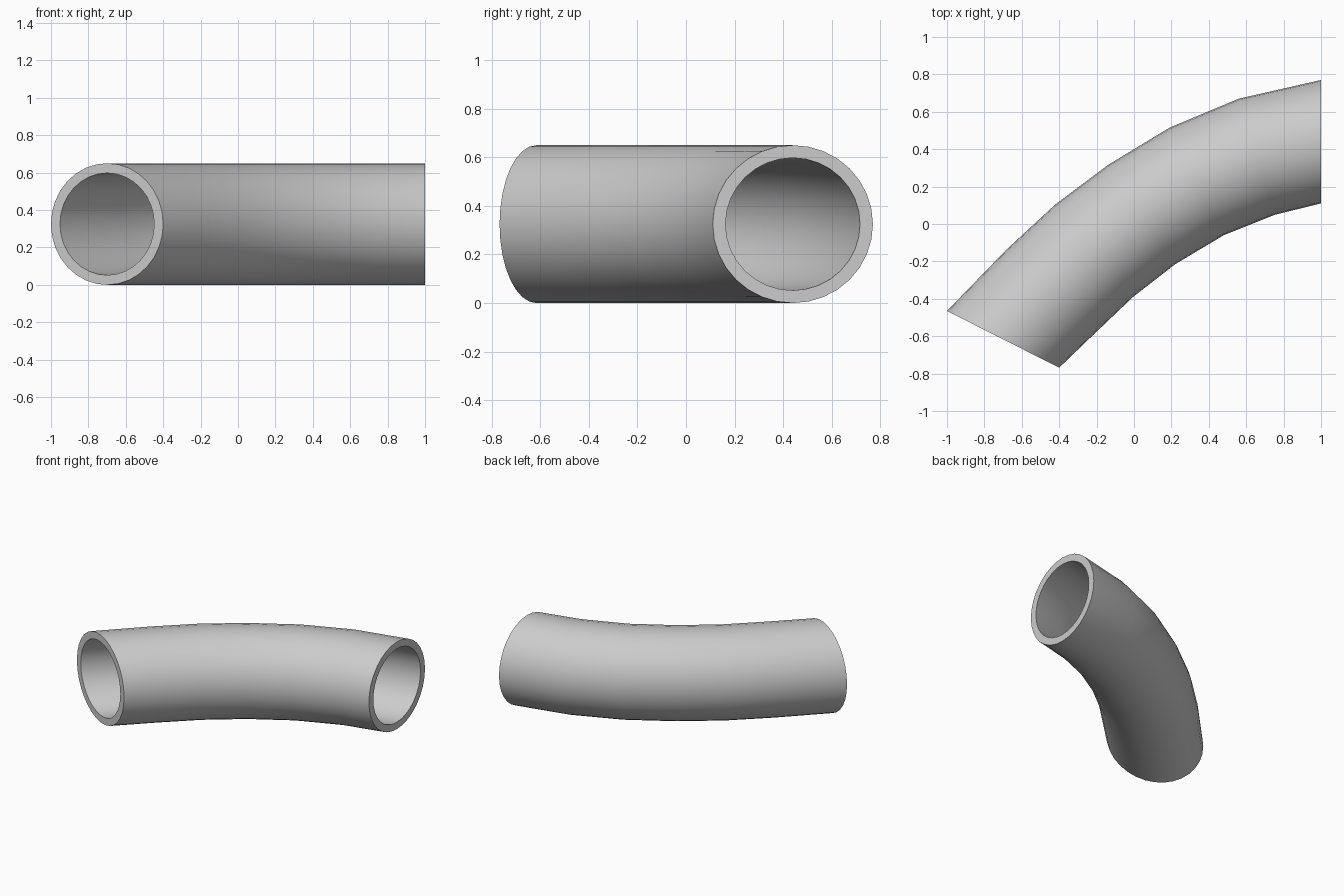
import bpy, bmesh, math
from mathutils import Vector

cube = bpy.data.objects.get("Cube")
if cube:
    bpy.data.objects.remove(cube, do_unlink=True)

SIDES = 32
RADIUS = 0.325
BORE = 0.84  # inner radius as a share of the outer

# Outer and inner edge of the bend at each ring, seen from above
RINGS = [
    ((1.0, 0.77), (1.0, 0.11)),
    ((0.56, 0.67), (0.755, 0.05)),
    ((0.19, 0.515), (0.48, -0.06)),
    ((-0.14, 0.315), (0.22, -0.215)),
    ((-0.42, 0.105), (-0.005, -0.39)),
    ((-0.68, -0.135), (-0.215, -0.59)),
    ((-1.0, -0.465), (-0.4, -0.768)),
]

grey = bpy.data.materials.new("light grey")
grey.use_nodes = True
grey.diffuse_color = (0.6, 0.6, 0.6, 1)
grey.node_tree.nodes["Principled BSDF"].inputs["Base Color"].default_value = (0.6, 0.6, 0.6, 1)

bm = bmesh.new()


def add_ring(outer, inner, scale):
    a, b = Vector((*outer, RADIUS)), Vector((*inner, RADIUS))
    centre, across = (a + b) / 2, (a - b) / 2 * scale
    up = Vector((0, 0, RADIUS * scale))
    angles = [math.tau * i / SIDES for i in range(SIDES)]
    return [bm.verts.new(centre + across * math.cos(t) + up * math.sin(t)) for t in angles]


def bridge(r1, r2):
    for i in range(SIDES):
        j = (i + 1) % SIDES
        bm.faces.new((r1[i], r1[j], r2[j], r2[i]))


# Outer wall, bore and the two annular end faces form one closed loop of rings
loop = [add_ring(o, i, 1) for o, i in RINGS]
loop += [add_ring(o, i, BORE) for o, i in reversed(RINGS)]
for k, ring in enumerate(loop):
    bridge(ring, loop[(k + 1) % len(loop)])
bmesh.ops.recalc_face_normals(bm, faces=bm.faces)

mesh = bpy.data.meshes.new("curved_pipe")
bm.to_mesh(mesh)
bm.free()
mesh.materials.append(grey)
pipe = bpy.data.objects.new("curved_pipe", mesh)
bpy.context.collection.objects.link(pipe)

# Smooth walls, crisp rims
bpy.ops.object.select_all(action='DESELECT')
pipe.select_set(True)
bpy.context.view_layer.objects.active = pipe
bpy.ops.object.shade_smooth_by_angle(angle=math.radians(35))
